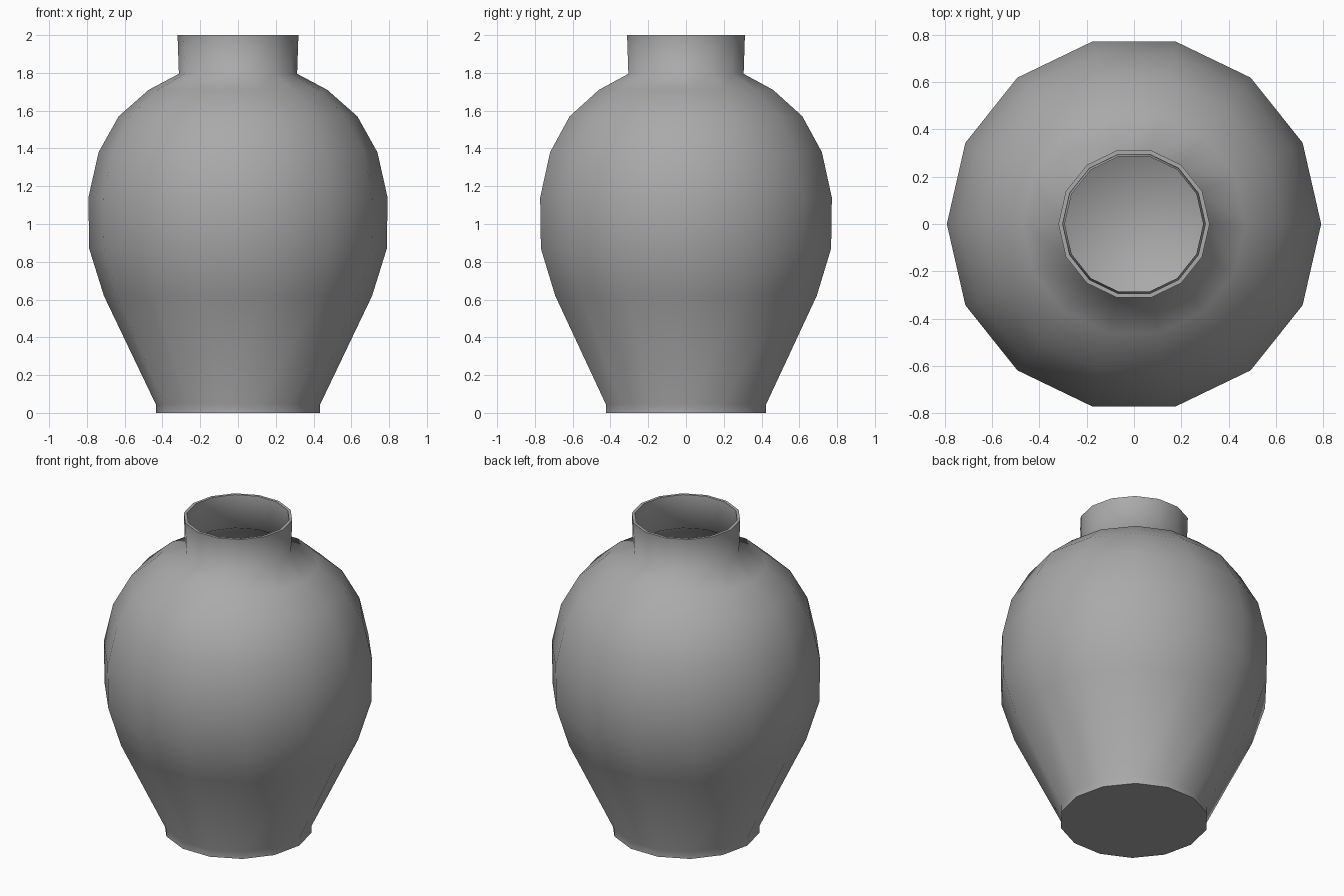
import bpy, bmesh, math

SIDES = 14

default = bpy.data.objects.get("Cube")
if default:
    bpy.data.objects.remove(default, do_unlink=True)

# Single clay colour
clay = bpy.data.materials.new("grey_clay")
clay.use_nodes = True
grey = (0.4, 0.4, 0.4, 1)
clay.diffuse_color = grey
clay.node_tree.nodes["Principled BSDF"].inputs["Base Color"].default_value = grey

# Radius and height: outside from foot to lip, then inside back to floor
outside = [(0.435, 0), (0.435, 0.045), (0.71, 0.62), (0.788, 0.87), (0.792, 1.14),
           (0.738, 1.38), (0.632, 1.57), (0.473, 1.71), (0.313, 1.795), (0.32, 2)]
inside = [(0.302, 2), (0.293, 1.79), (0.46, 1.69), (0.61, 1.56), (0.715, 1.375),
          (0.768, 1.14), (0.765, 0.88), (0.688, 0.63), (0.415, 0.06)]

# Turned vase body
bm = bmesh.new()
rings = []
for r, z in outside + inside:
    rings.append([bm.verts.new((r * math.cos(a), r * math.sin(a), z))
                  for a in (math.tau * i / SIDES for i in range(SIDES))])
for low, high in zip(rings, rings[1:]):
    for i in range(SIDES):
        j = (i + 1) % SIDES
        bm.faces.new((low[i], low[j], high[j], high[i]))

# Flat underside and inner floor
bm.faces.new(rings[0][::-1])
bm.faces.new(rings[-1])
bmesh.ops.recalc_face_normals(bm, faces=bm.faces)

mesh = bpy.data.meshes.new("vase")
bm.to_mesh(mesh)
bm.free()
mesh.materials.append(clay)
vase = bpy.data.objects.new("vase", mesh)
bpy.context.collection.objects.link(vase)

# Smooth walls with crisp lip and foot edges
bpy.ops.object.select_all(action="DESELECT")
vase.select_set(True)
bpy.context.view_layer.objects.active = vase
bpy.ops.object.shade_smooth_by_angle(angle=math.radians(75))
